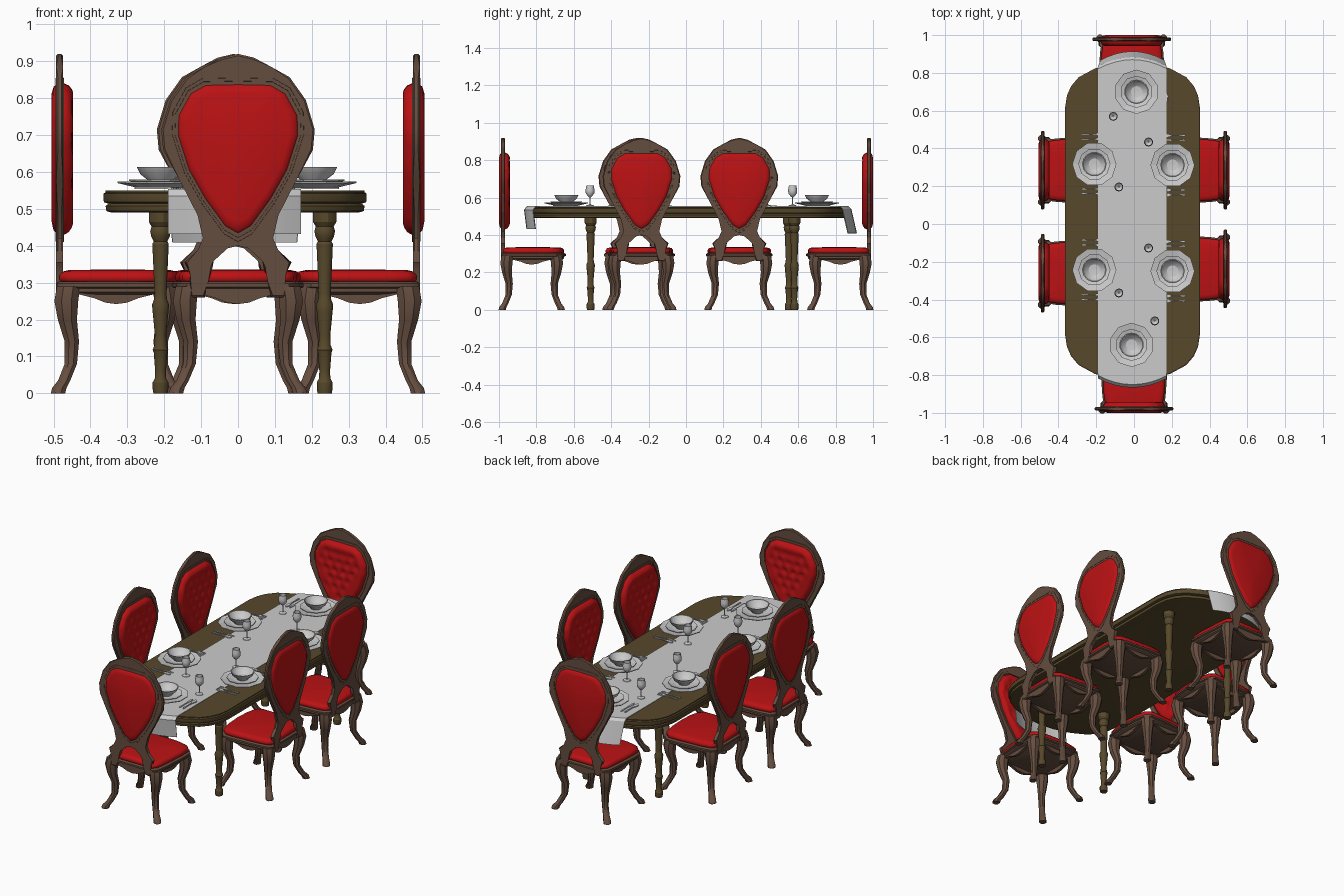
import bpy, bmesh, math
from mathutils import Matrix, Vector

if "Cube" in bpy.data.objects:
    bpy.data.objects.remove(bpy.data.objects["Cube"])


def material(name, rgb):
    m = bpy.data.materials.new(name)
    m.diffuse_color = (*rgb, 1)
    m.use_nodes = True
    m.node_tree.nodes["Principled BSDF"].inputs["Base Color"].default_value = m.diffuse_color
    return m


RED = material("red_fabric", (0.5, 0.006, 0.007))
WOOD = material("chair_wood", (0.13, 0.075, 0.05))
TABLE = material("table_wood", (0.095, 0.065, 0.024))


def finish(bm, name, mat, angle):
    bmesh.ops.recalc_face_normals(bm, faces=bm.faces)
    me = bpy.data.meshes.new(name)
    bm.to_mesh(me)
    bm.free()
    if angle:
        me.shade_smooth()
        me.set_sharp_from_angle(angle=math.radians(angle))
    if mat:
        me.materials.append(mat)
    return me


def loft(name, rings, mat=None, closed=False, angle=40):
    """Skin a list of equal-length point rings; cap the ends or wrap round."""
    bm = bmesh.new()
    vs = [[bm.verts.new(p) for p in r] for r in rings]
    n = len(vs[0])
    for a, b in zip(vs, vs[1:] + vs[:1] if closed else vs[1:]):
        for i in range(n):
            j = (i + 1) % n
            bm.faces.new((a[i], a[j], b[j], b[i]))
    if not closed:
        bm.faces.new(vs[0])
        bm.faces.new(vs[-1])
    return finish(bm, name, mat, angle)


def prism(name, pts, d0, d1, axis, mat=None, bevel=0):
    """Extrude a flat outline along the y or z axis."""
    put = (lambda p, d: (p[0], d, p[1])) if axis == "y" else (lambda p, d: (p[0], p[1], d))
    bm = bmesh.new()
    a, b = ([bm.verts.new(put(p, d)) for p in pts] for d in (d0, d1))
    caps = [bm.faces.new(a), bm.faces.new(b)]
    for i in range(len(pts)):
        j = (i + 1) % len(pts)
        bm.faces.new((a[i], a[j], b[j], b[i]))
    if bevel:
        edges = [e for f in caps for e in f.edges]
        bmesh.ops.bevel(bm, geom=edges, offset=bevel, segments=1, affect="EDGES")
    return finish(bm, name, mat, 30)


def circle(r, z, n, cx=0, cy=0):
    return [(cx + r * math.cos(math.tau * (i + .5) / n), cy + r * math.sin(math.tau * (i + .5) / n), z)
            for i in range(n)]


def lathe(name, profile, n, mat=None, angle=40):
    return loft(name, [circle(r, z, n) for r, z in profile], mat, angle=angle)


def add(name, mesh, matrix=Matrix()):
    ob = bpy.data.objects.new(name, mesh)
    bpy.context.collection.objects.link(ob)
    ob.matrix_world = matrix


def place(x, y, z=0, turn=0):
    return Matrix.Translation((x, y, z)) @ Matrix.Rotation(math.radians(turn), 4, "Z")


def mirror(half):
    """Half outline from top centre to bottom centre -> full loop."""
    return half + [(-x, z) for x, z in reversed(half) if x > 1e-6]


def scaled(pts, s, c):
    return [(p[0] * s, c + (p[1] - c) * s) for p in pts]


# ---------- chair (faces +y, origin under the seat centre) ----------
BY = -0.153
chair = []

# backrest frame: balloon outline running down into two splayed stiles
outer = [(0, .92), (.043, .91), (.09, .885), (.14, .857), (.184, .795), (.208, .715), (.203, .66),
         (.157, .575), (.105, .485), (.09, .42), (.105, .385), (.145, .355), (.125, .325), (.13, .26),
         (.09, .26), (.085, .305), (.068, .345), (.072, .36), (.03, .398), (0, .40)]
chair.append(("back_frame", prism("back_frame", mirror(outer), BY - .01, BY + .009, "y", WOOD, .005)))

# upholstered back: plain behind, buttoned in front
half = [(0, .84), (.09, .838), (.13, .815), (.163, .755), (.165, .70), (.135, .605), (.09, .525),
        (.035, .45), (0, .43)]
loop = mirror(half)
pad = []
for (x0, z0), (x1, z1) in zip(loop, loop[1:] + loop[:1]):
    pad += [(x0 + (x1 - x0) * t / 3, z0 + (z1 - z0) * t / 3) for t in range(3)]
buttons = [(x + (.0275 if r % 2 else 0), .53 + .05 * r) for r in range(6)
           for x in (-.11, -.055, 0, .055, .11) if abs(x) < .03 + .03 * r]
CZ = .66


def tuft(x, z):
    return .011 * sum(math.exp(-((x - u) ** 2 + (z - v) ** 2) / .0003) for u, v in buttons)


rings = [[(x, BY + y, z) for x, z in scaled(pad, s, CZ)]
         for s, y in ((.02, -.023), (.85, -.022), (.95, -.017), (1, -.006), (1, .012), (.97, .024), (.92, .032))]
for k in range(14):
    s = .86 * (1 - k / 14) + .01
    rings.append([(x, BY + .036 - tuft(x, z), z) for x, z in scaled(pad, s, CZ)])
chair.append(("back_cushion", loft("back_cushion", rings, RED, angle=60)))

# carved bead round the cushion
bead = []
for k in range(6):
    a = math.tau * k / 6
    bead.append([(x, BY + .013 * math.sin(a), z) for x, z in scaled(pad, 1.06 + .045 * math.cos(a), CZ)])
chair.append(("back_bead", loft("back_bead", bead, WOOD, closed=True)))


# seat rail and cushion: tapered plan with a bowed front
plan = [(.0, .172), (.08, .168), (.14, .155), (.168, .125), (.168, .06), (.158, -.08), (.15, -.13),
        (.13, -.152), (0, -.152)]
plan = mirror(plan)


def seat_ring(s, z):
    return [(x * s, y * s, z) for x, y in plan]


chair.append(("seat_rail", loft("seat_rail", [seat_ring(s, z) for s, z in (
    (.95, .268), (1.0, .275), (1.0, .284), (1.06, .288), (1.06, .298), (1.02, .303))], WOOD)))
chair.append(("seat_cushion", loft("seat_cushion", [seat_ring(s, z) for s, z in (
    (.97, .30), (1.01, .308), (1.01, .32), (.96, .33), (.85, .334), (.05, .336))], RED, angle=60)))

# scalloped aprons on the four sides
scallop = [(.14, .285), (.14, .262), (.1, .268), (.06, .258), (.03, .246), (0, .242)]
scallop = [(0, .285)] + scallop
apron = prism("apron", mirror(scallop), .135, .152, "y", WOOD)

# cabriole legs
leg_path = [(.29, .138, .034), (.25, .144, .035), (.2, .141, .028), (.14, .128, .021), (.08, .131, .018),
            (.035, .15, .018), (.015, .164, .021), (0, .168, .021)]
for sx in (-1, 1):
    for sy, label in ((-1, "rear_leg"), (1, "front_leg")):
        chair.append((label, loft(label, [circle(r, z, 8, sx * d, sy * d * .94)
                                          for z, d, r in leg_path], WOOD)))

for m in (place(0, -.825), place(-.012, .825, 0, 180), place(.33, -.238, 0, 90), place(.33, .285, 0, 90),
          place(-.33, -.26, 0, -90), place(-.33, .285, 0, -90)):
    for name, mesh in chair:
        add("chair_" + name, mesh, m)
    for turn in (0, 90, 180, 270):
        add("chair_apron", apron, m @ place(0, 0, 0, turn))

# ---------- table ----------
CX, CY = -.008, .015
quarter = [(.357, .6), (.347, .665), (.325, .715), (.285, .762), (.2, .808), (.1, .838), (0, .848)]
edge = quarter + [(-x, y) for x, y in reversed(quarter[:-1])]
edge += [(-x, -y) for x, y in edge]


def top_ring(inset, z):
    return [(CX + x * (1 - inset / .357), CY + y * (1 - inset / .848), z) for x, y in edge]


add("table_top", loft("table_top", [top_ring(i, z) for i, z in (
    (.022, .49), (.008, .494), (.006, .508), (.014, .514), (.002, .518), (0, .526), (0, .541),
    (.006, .545), (.006, .55))], TABLE, angle=25))

leg_profile = [(.02, 0), (.022, .012), (.022, .03), (.016, .04), (.015, .06), (.019, .11), (.022, .118), (.017, .13),
               (.016, .16), (.022, .22), (.024, .24), (.018, .255), (.017, .27), (.02, .34), (.023, .405),
               (.019, .412), (.026, .425), (.029, .44), (.025, .452), (.033, .465), (.033, .495)]
table_leg = lathe("table_leg", leg_profile, 12, TABLE, 30)
for x, y in ((-.21, -.51), (.235, -.51), (-.21, .55), (.235, .58)):
    add("table_leg", table_leg, place(x, y))

# runner: flat strip that hangs over both bowed ends
bm = bmesh.new()
rows = []
for i in range(9):
    x = -.19 + .361 * i / 8
    bow = 1.45 * (x - CX) ** 2
    path = [(-.853 + bow, .432), (-.866 + bow, .535), (-.85 + bow, .554), (.87 - bow, .554),
            (.884 - bow, .54), (.914 - bow, .41)]
    rows.append([bm.verts.new((x * (.94 if z == .41 else 1), y, z)) for y, z in path])
for a, b in zip(rows, rows[1:]):
    for k in range(5):
        bm.faces.new((a[k], b[k], b[k + 1], a[k + 1]))
bmesh.ops.recalc_face_normals(bm, faces=bm.faces)
bmesh.ops.solidify(bm, geom=bm.faces[:], thickness=.003)
add("table_runner", finish(bm, "table_runner", None, 30))

# ---------- place settings ----------
plate = lathe("plate", [(.06, 0), (.075, .004), (.117, .014), (.117, .018), (.075, .009), (.01, .008)], 10, angle=0)
side_plate = lathe("side_plate", [(.05, .01), (.085, .02), (.085, .023), (.05, .014), (.01, .014)], 10, angle=0)
bowl = lathe("bowl", [(.03, .014), (.034, .022), (.055, .038), (.065, .058), (.06, .058), (.05, .04),
                      (.03, .026), (.005, .024)], 14, angle=30)
glass = lathe("glass", [(.021, 0), (.02, .003), (.005, .007), (.003, .012), (.003, .045), (.012, .052), (.023, .068),
                        (.024, .085), (.02, .108), (.018, .108), (.021, .085), (.019, .07), (.003, .056)], 10)

# cutlery outlines (handle toward -y)
handle = [(.003, .01), (.0025, -.02), (.005, -.055), (.003, -.064), (0, -.065)]
knife = prism("knife", mirror([(0, .062), (.005, .05), (.006, .015)] + handle), 0, .004, "z")
spoon = prism("spoon", mirror([(0, .06), (.007, .055), (.011, .042), (.008, .025)] + handle), 0, .005, "z")
fork = prism("fork", mirror([(0, .035), (.002, .035), (.002, .06), (.005, .06), (.006, .035), (.008, .035),
                             (.009, .06), (.011, .058), (.011, .03), (.007, .02)] + handle), 0, .004, "z")

# plate x, y, diner's facing, glass x, y
settings = [(.013, .70, 180, -.11, .57), (-.21, .317, -90, -.08, .196), (.204, .312, 90, .077, .434),
            (-.21, -.243, -90, -.08, -.365), (.204, -.249, 90, .077, -.127), (-.013, -.64, 0, .11, -.513)]
for x, y, turn, gx, gy in settings:
    m = place(x, y, .556, turn)
    for name, mesh in (("plate", plate), ("side_plate", side_plate), ("bowl", bowl)):
        add(name, mesh, m)
    for name, mesh, off in (("fork", fork, -.132), ("salad_fork", fork, -.158),
                            ("knife", knife, .132), ("spoon", spoon, .156)):
        add(name, mesh, m @ place(off, -.005, -.002))
    add("glass", glass, place(gx, gy, .556))
